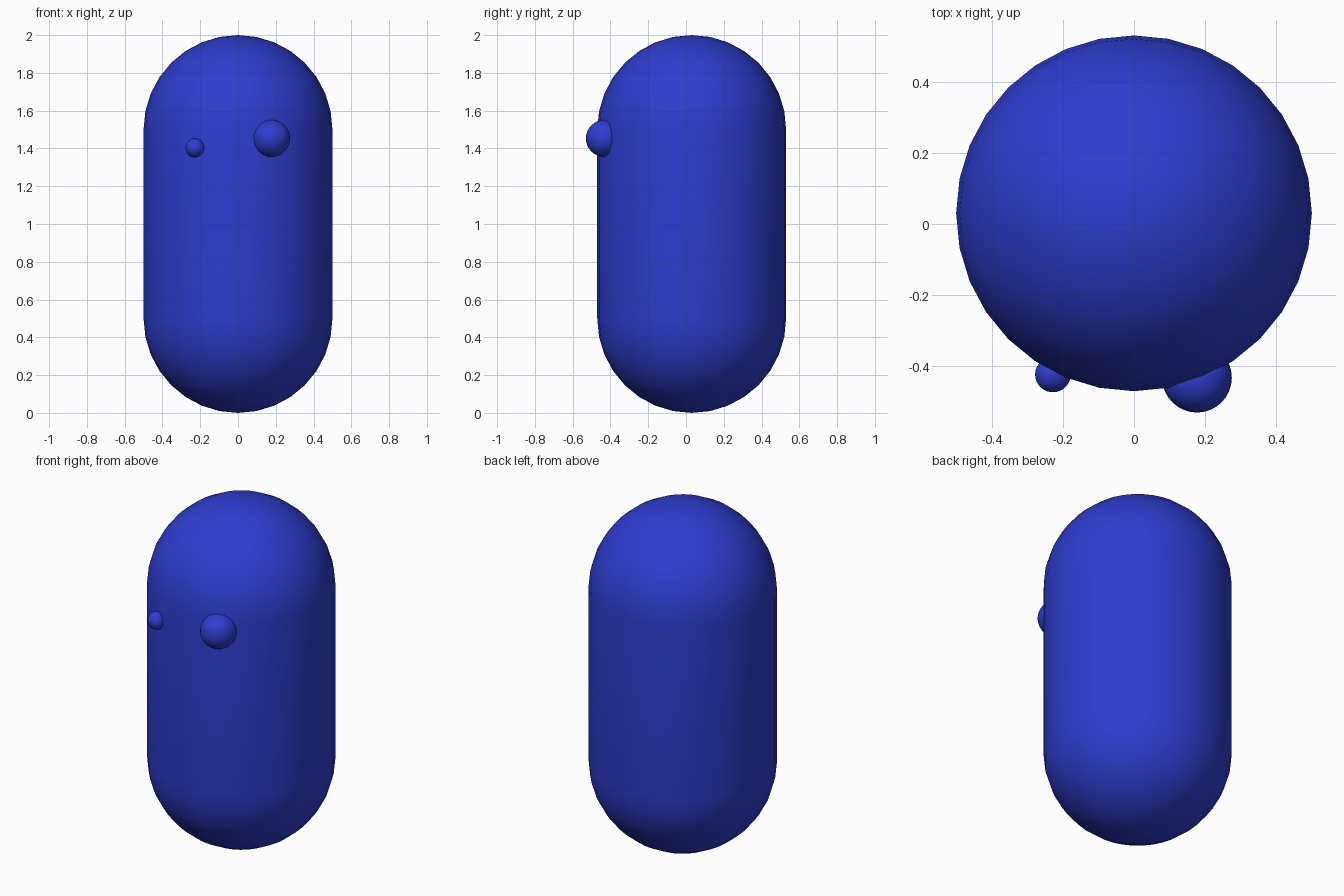
import bpy

if "Cube" in bpy.data.objects:
    bpy.data.objects.remove(bpy.data.objects["Cube"])

BODY_RADIUS = 0.5
BODY_Y = 0.03

blue = bpy.data.materials.new("blue")
blue.diffuse_color = (0.027, 0.046, 0.62, 1)
blue.use_nodes = True
blue.node_tree.nodes["Principled BSDF"].inputs["Base Color"].default_value = blue.diffuse_color


def ball(name, radius, location):
    bpy.ops.mesh.primitive_uv_sphere_add(
        segments=32, ring_count=16, radius=radius, location=location)
    obj = bpy.context.object
    obj.name = name
    obj.data.materials.append(blue)
    return obj


# Capsule body: a sphere whose halves are pulled apart into a straight wall
body = ball("body", BODY_RADIUS, (0, BODY_Y, 1))
verts = body.data.vertices
equator = {v.index for v in verts if abs(v.co.z) < 1e-4}
for v in verts:
    if v.index in equator:
        v.co.z = -0.5
    else:
        v.co.z += 0.5 if v.co.z > 0 else -0.5

# Sharp upper rim of the wall: slice at the top of the straight section
import bmesh
bm = bmesh.new()
bm.from_mesh(body.data)
bm.verts.ensure_lookup_table()
uprights = [e for e in bm.edges
            if min(v.co.z for v in e.verts) < -0.49 and max(v.co.z for v in e.verts) > 0.5]
cut = bmesh.ops.subdivide_edges(bm, edges=uprights, cuts=1, use_grid_fill=True)
for v in cut["geom_inner"]:
    if isinstance(v, bmesh.types.BMVert):
        v.co.z = 0.5
        flat = v.co.xy.normalized() * BODY_RADIUS
        v.co.x, v.co.y = flat
bm.to_mesh(body.data)
bm.free()

# Mismatched eyes, half sunk into the front
eyes = [ball("large_eye", 0.098, (0.177, -0.432, 1.453)),
        ball("small_eye", 0.05, (-0.228, -0.423, 1.403))]

for obj in [body] + eyes:
    bpy.ops.object.select_all(action='DESELECT')
    obj.select_set(True)
    bpy.context.view_layer.objects.active = obj
    bpy.ops.object.shade_smooth_by_angle()
